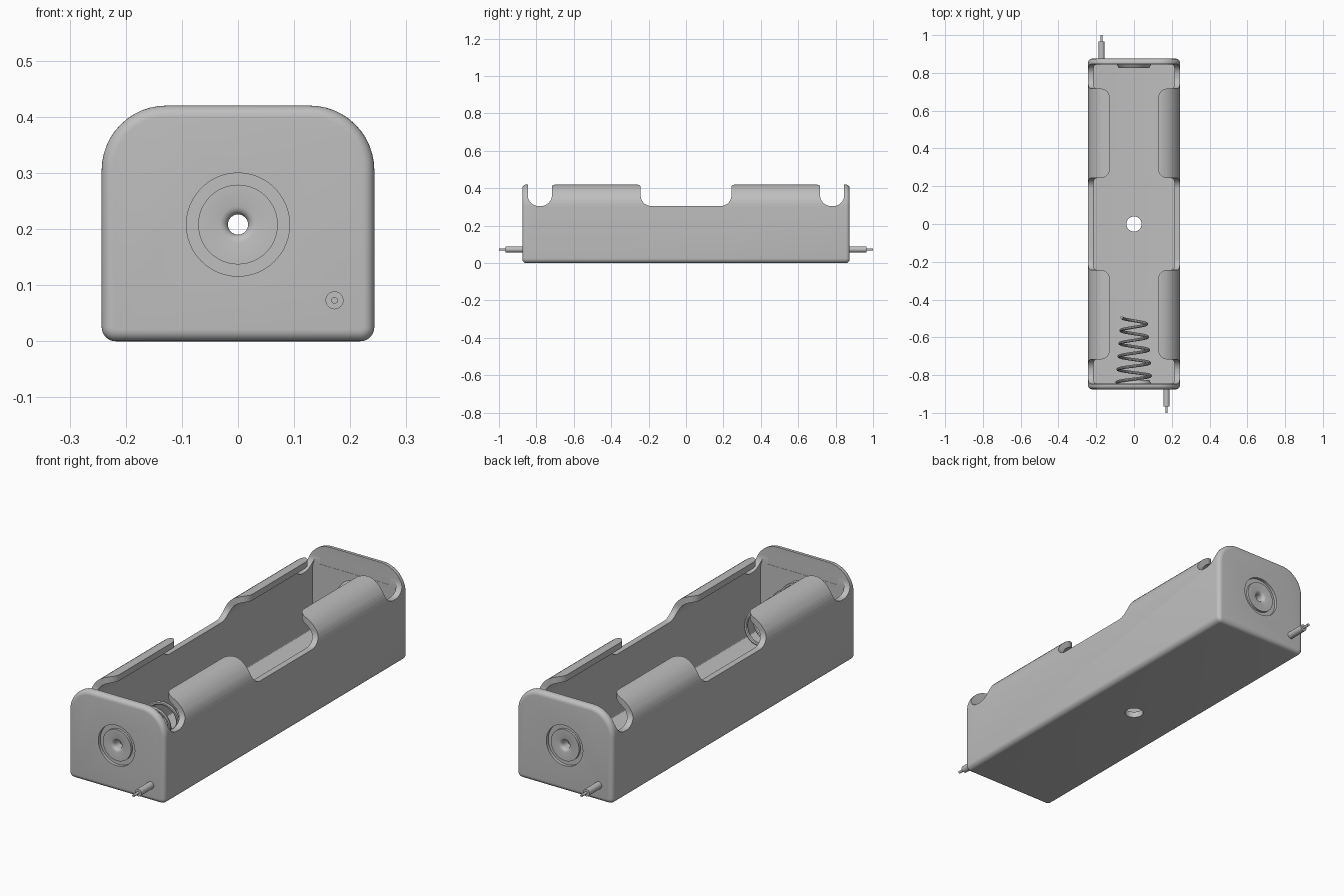
import bpy, bmesh
from math import sin, cos, pi

if "Cube" in bpy.data.objects:
    bpy.data.objects.remove(bpy.data.objects["Cube"])

grey = bpy.data.materials.new("plain grey")
grey.use_nodes = True
grey.diffuse_color = (0.52, 0.52, 0.52, 1)
grey.node_tree.nodes["Principled BSDF"].inputs["Base Color"].default_value = (0.52, 0.52, 0.52, 1)

HALF_W, HEIGHT, HALF_L, WALL = 0.243, 0.42, 0.875, 0.028
INNER_L = HALF_L - 0.03
RIM = 0.305          # bottom of the side slots
CLIP_X = 0.128       # inner edge of the clips
CLIP_IN, CLIP_OUT = 0.243, 0.717
AXIS_Z = 0.208       # height of the contacts


def loft(name, rings, closed=False):
    """Skin a list of equal point rings, capping the ends unless closed."""
    bm = bmesh.new()
    loops = [[bm.verts.new(p) for p in ring] for ring in rings]
    n = len(loops[0])
    pairs = list(zip(loops, loops[1:]))
    if closed:
        pairs.append((loops[-1], loops[0]))
    else:
        bm.faces.new(loops[0])
        bm.faces.new(loops[-1])
    for a, b in pairs:
        for i in range(n):
            j = (i + 1) % n
            bm.faces.new((a[i], a[j], b[j], b[i]))
    bmesh.ops.recalc_face_normals(bm, faces=bm.faces)
    mesh = bpy.data.meshes.new(name)
    bm.to_mesh(mesh)
    bm.free()
    mesh.materials.append(grey)
    obj = bpy.data.objects.new(name, mesh)
    bpy.context.collection.objects.link(obj)
    return obj


def select(obj):
    bpy.ops.object.select_all(action='DESELECT')
    obj.select_set(True)
    bpy.context.view_layer.objects.active = obj


def smooth(obj):
    select(obj)
    bpy.ops.object.shade_smooth_by_angle(angle=pi / 6)


def cut(obj, cutter):
    mod = obj.modifiers.new("cut", 'BOOLEAN')
    mod.operation, mod.solver, mod.object = 'DIFFERENCE', 'EXACT', cutter
    select(obj)
    bpy.ops.object.modifier_apply(modifier=mod.name)
    bpy.data.objects.remove(cutter)


def arc(cx, cy, r, start, end, steps=12):
    return [(cx + r * cos(start + (end - start) * i / steps),
             cy + r * sin(start + (end - start) * i / steps)) for i in range(steps + 1)]


def section(y, inset):
    """Cross-section of the case: big round shoulders, small round bottom."""
    w = HALF_W - inset
    top, low = 0.115 - inset, max(0.025 - inset, 0.003)
    pts = (arc(w - top, HEIGHT - inset - top, top, 0, pi / 2)
           + arc(top - w, HEIGHT - inset - top, top, pi / 2, pi)
           + arc(low - w, inset + low, low, pi, 1.5 * pi, 6)
           + arc(w - low, inset + low, low, 1.5 * pi, 2 * pi, 6))
    return [(x, y, z) for x, z in pts]


def cylinder(name, x, z, r, y0, y1):
    return loft(name, [[(px, y, pz) for px, pz in arc(x, z, r, 0, 2 * pi, 48)[:-1]] for y in (y0, y1)])


# Case with rounded end edges
r = 0.02
ends = [(HALF_L - r + r * sin(a), r - r * cos(a)) for a in [i * pi / 12 for i in range(7)]]
case = loft("case", [section(-y, i) for y, i in reversed(ends)] + [section(y, i) for y, i in ends])

# Hollow inside
cut(case, loft("cavity", [section(-INNER_L, WALL), section(INNER_L, WALL)]))

# Top opening, with rounded clip corners
cr = 0.05
wide = CLIP_X + cr
end = INNER_L + 0.001
quarter = ([(wide, end)] + arc(wide, CLIP_OUT - cr, cr, pi / 2, pi)
           + arc(wide, CLIP_IN + cr, cr, pi, 1.5 * pi))
half = quarter + [(x, -y) for x, y in reversed(quarter)]
outline = half + [(-x, y) for x, y in reversed(half)]
cut(case, loft("opening", [[(x, y, z) for x, y in outline] for z in (0.33, 0.6)]))

# Side slots between the clips and the end walls
for y0, y1 in ((-end, -CLIP_OUT), (-CLIP_IN, CLIP_IN), (CLIP_OUT, end)):
    sr = 0.058
    u = ([(y0, 0.6)] + arc(y0 + sr, RIM + sr, sr, pi, 1.5 * pi)
         + arc(y1 - sr, RIM + sr, sr, 1.5 * pi, 2 * pi) + [(y1, 0.6)])
    cut(case, loft("slot", [[(x, y, z) for y, z in u] for x in (-0.4, 0.4)]))

# Mounting hole in the floor
cut(case, loft("floor_hole", [[(x, y, z) for x, y in arc(0, 0, 0.04, 0, 2 * pi, 48)[:-1]]
                              for z in (-0.1, 0.1)]))

# Round seats for the contacts in both end walls
for side in (-1, 1):
    cut(case, cylinder("seat", 0, AXIS_Z, 0.092, side * (HALF_L - 0.014), side * (HALF_L + 0.1)))
    cut(case, cylinder("bore", 0, AXIS_Z, 0.055, side * (INNER_L - 0.05), side * (HALF_L + 0.1)))
smooth(case)

# Hollow contact rivets, turned around the long axis
rivet = [(0.018, 0.826), (0.08, 0.826), (0.093, 0.846), (0.055, 0.846), (0.055, 0.860),
         (0.071, 0.860), (0.071, 0.872), (0.032, 0.872), (0.025, 0.870), (0.020, 0.865), (0.018, 0.858)]
for side, name in ((-1, "front_contact"), (1, "back_contact")):
    rings = []
    for i in range(48):
        a = 2 * pi * i / 48
        rings.append([(q * sin(a), side * y, AXIS_Z + q * cos(a)) for q, y in rivet])
    smooth(loft(name, rings, closed=True))

# Tapered contact spring
curve = bpy.data.curves.new("spring", 'CURVE')
curve.dimensions = '3D'
curve.bevel_depth, curve.bevel_resolution, curve.use_fill_caps = 0.008, 2, True
turns, steps = 5, 160
line = curve.splines.new('POLY')
line.points.add(steps)
for i, p in enumerate(line.points):
    t = i / steps
    a = -pi / 2 + 2 * pi * turns * t
    q = 0.09 - 0.025 * t
    p.co = (q * sin(a), -0.838 + 0.343 * t, AXIS_Z + q * cos(a), 1)
spring = bpy.data.objects.new("spring", curve)
bpy.context.collection.objects.link(spring)
curve.materials.append(grey)
select(spring)
bpy.ops.object.convert(target='MESH')
smooth(bpy.context.view_layer.objects.active)

# Connection wires: sleeve and bare core
for side, name in ((-1, "front"), (1, "back")):
    x = -side * 0.172
    smooth(cylinder(name + "_wire_sleeve", x, 0.073, 0.016, side * 0.86, side * 0.965))
    smooth(cylinder(name + "_wire_core", x, 0.073, 0.006, side * 0.96, side * 1.0))
